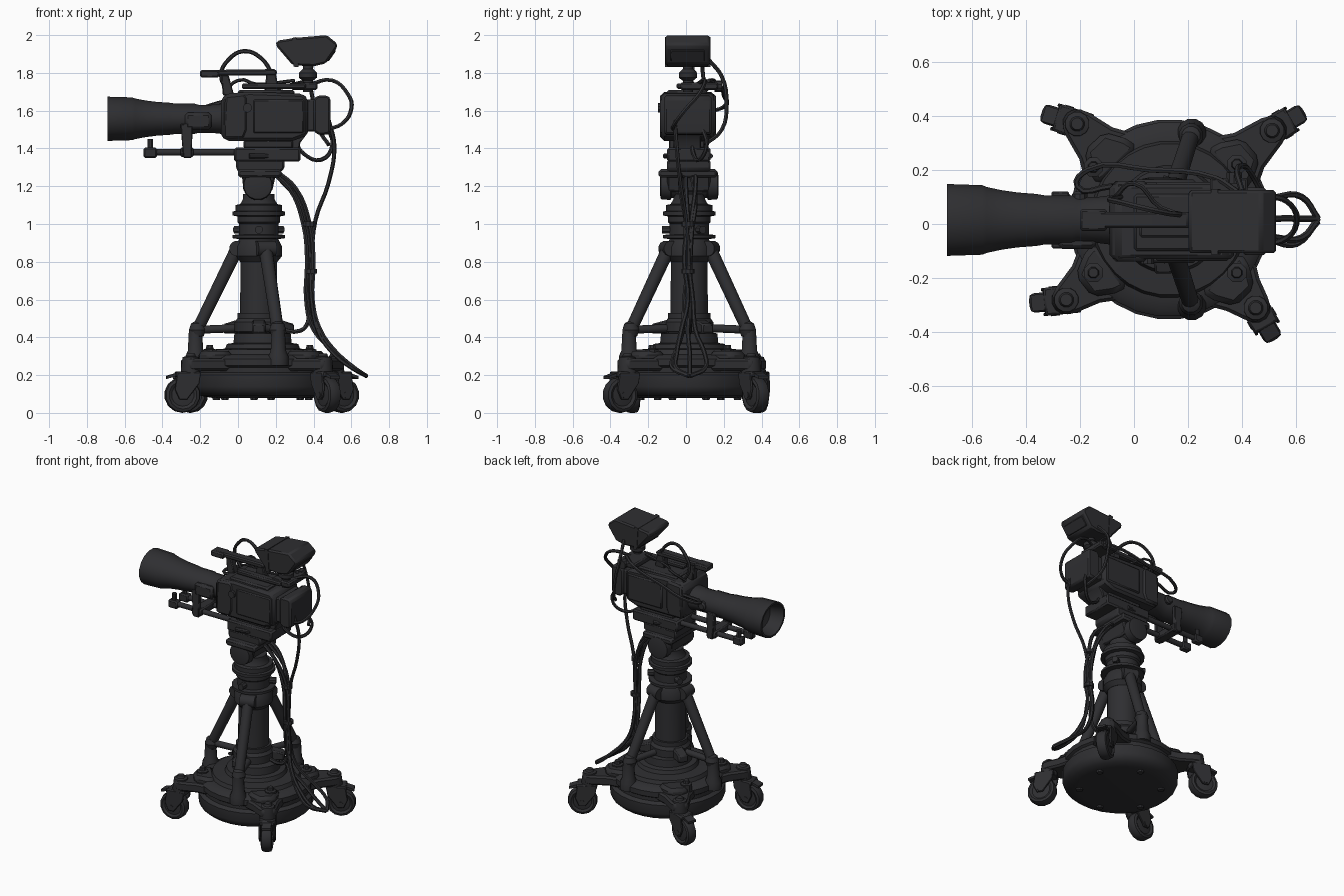
import bpy, bmesh, math
from mathutils import Vector, Matrix

DARK = bpy.data.materials.new("dark_metal")
DARK.diffuse_color = (0.028, 0.028, 0.031, 1)
CX, CY = 0.11, 0.017          # pedestal axis
X, Y, Z = Vector((1, 0, 0)), Vector((0, 1, 0)), Vector((0, 0, 1))


def finish(name, bm, mat, bevel=0):
    bmesh.ops.recalc_face_normals(bm, faces=bm.faces)
    me = bpy.data.meshes.new(name)
    bm.to_mesh(me)
    bm.free()
    ob = bpy.data.objects.new(name, me)
    ob.matrix_world = mat
    me.materials.append(DARK)
    bpy.context.collection.objects.link(ob)
    if bevel:
        m = ob.modifiers.new("bevel", 'BEVEL')
        m.width, m.segments = bevel, 1
    return ob


def lathe(name, prof, loc, axis=Z, seg=20, scale=(1, 1, 1)):
    """Turned solid from (radius, height) points, capped at both ends."""
    bm = bmesh.new()
    rings = [[bm.verts.new((r * math.cos(a), r * math.sin(a), h))
              for a in [2 * math.pi * (i + .5) / seg for i in range(seg)]] for r, h in prof]
    for a, b in zip(rings, rings[1:]):
        for i in range(seg):
            j = (i + 1) % seg
            bm.faces.new((a[i], a[j], b[j], b[i]))
    bm.faces.new(rings[0])
    bm.faces.new(rings[-1])
    rot = Vector(axis).to_track_quat('Z', 'Y').to_matrix().to_4x4()
    mat = Matrix.Translation(loc) @ Matrix.Diagonal((*scale, 1)) @ rot
    return finish(name, bm, mat)


def rod(name, p, q, r, r2=None, seg=12):
    d = Vector(q) - Vector(p)
    return lathe(name, [(r, 0), (r2 or r, d.length)], p, d, seg)


def frame(o, x, y):
    x, y = Vector(x).normalized(), Vector(y).normalized()
    m = Matrix((x, y, x.cross(y))).transposed().to_4x4()
    m.translation = o
    return m


def prism(name, pts, depth, mat, bevel=0):
    """Outline in the local XY plane, thickened evenly along local Z."""
    bm = bmesh.new()
    f = bm.faces.new([bm.verts.new((x, y, -depth / 2)) for x, y in pts])
    new = bmesh.ops.extrude_face_region(bm, geom=[f])["geom"]
    bmesh.ops.translate(bm, vec=(0, 0, depth), verts=[v for v in new if isinstance(v, bmesh.types.BMVert)])
    return finish(name, bm, mat, bevel)


def side(name, pts, y0, y1, bevel=0):
    return prism(name, pts, y1 - y0, frame((0, (y0 + y1) / 2, 0), X, Z), bevel)


def box(name, lo, hi, bevel=0.008):
    (a, b, c), (d, e, f) = lo, hi
    return side(name, [(a, c), (d, c), (d, f), (a, f)], b, e, bevel)


def cable(name, pts, r=0.011):
    cu = bpy.data.curves.new(name, 'CURVE')
    cu.dimensions = '3D'
    cu.bevel_depth, cu.bevel_resolution, cu.resolution_u = r, 1, 4
    cu.use_fill_caps = True
    sp = cu.splines.new('BEZIER')
    sp.bezier_points.add(len(pts) - 1)
    for bp, p in zip(sp.bezier_points, pts):
        bp.co = p
        bp.handle_left_type = bp.handle_right_type = 'AUTO'
    cu.materials.append(DARK)
    ob = bpy.data.objects.new(name, cu)
    bpy.context.collection.objects.link(ob)
    bpy.ops.object.select_all(action='DESELECT')
    ob.select_set(True)
    bpy.context.view_layer.objects.active = ob
    bpy.ops.object.convert(target='MESH')


# round base
lathe("base_disc", [(.27, .08), (.33, .09), (.36, .115), (.37, .14), (.37, .2), (.345, .215), (.345, .24),
                    (.36, .25), (.36, .285), (.335, .305), (.29, .31), (.28, .335), (.2, .34), (.19, .365),
                    (.155, .37), (.15, .42), (.1, .43)], (.13, CY, 0), seg=28)
for i in range(6):
    a = math.radians(60 * i + 20)
    lathe("underside_bolt", [(.02, .068), (.025, .09)], (.13 + .26 * math.cos(a), CY + .26 * math.sin(a), 0), seg=8)
for x, y in [(.38, .22), (.38, -.18), (-.15, -.18), (-.15, .21)]:
    lathe("base_bolt", [(.038, .28), (.038, .335), (.022, .34), (.018, .36)], (x, y, 0), seg=8)

# outrigger arms with swivel casters: pivot and trailing direction
for px, py, tx, ty in [(-.21, .37, -.95, .3), (.51, .345, .85, .5), (-.25, -.28, -1, -.1), (.45, -.31, .5, -.86)]:
    c = Vector((.13, CY, 0))
    d = (Vector((px, py, 0)) - c)
    L = d.length
    d.normalize()
    n = Z.cross(d)
    half = [(.24, .145), (.33, .12), (.39, .085), (L, .06), (L + .04, .04)]
    outline = half + [(u, -v) for u, v in reversed(half)]
    prism("outrigger_arm", outline, .065, frame(c + Z * .255, d, n), .012)
    rib = [(.27, .105), (.33, .09), (.4, .05), (.4, -.05), (.33, -.09), (.27, -.105)]
    prism("arm_rib", rib, .06, frame(c + Z * .297, d, n), .02)
    lathe("caster_pivot", [(.05, .19), (.055, .22), (.045, .295), (.028, .3), (.022, .315)], (px, py, 0), seg=12)
    t = Vector((tx, ty, 0)).normalized()
    s = t.cross(Z)
    w = Vector((px, py, .095)) + t * .045
    lathe("caster_wheel", [(.03, -.03), (.06, -.026), (.075, -.036), (.09, -.03), (.095, -.012), (.095, .012),
                           (.09, .03), (.075, .036), (.06, .026), (.03, .03)], w, s, 14)
    rod("caster_axle", w - s * .055, w + s * .055, .018, seg=8)
    cheek = [(-.095, .12), (-.085, .06), (-.02, -.025), (.02, -.025), (.045, .03), (.03, .12)]
    for k in (-1, 1):
        prism("caster_fork", cheek, .012, frame(w + s * .046 * k, t, Z), .003)
    prism("fork_crown", [(-.095, .095), (.04, .095), (.035, .125), (-.09, .125)], .1, frame(w, t, Z), .006)
    prism("brake_pedal", [(.03, .1), (.085, .085), (.085, .1), (.03, .118)], .06, frame(w, t, Z))

# central column and its collars
lathe("column", [(.1, .36), (.1, .52), (.098, .86), (.1, .95)], (CX, CY, 0))
lathe("lower_collar", [(.11, .42), (.13, .43), (.13, .48), (.115, .5), (.115, .53)], (CX, CY, 0))
lathe("upper_collar", [(.1, .8), (.125, .83), (.125, .88), (.105, .92), (.14, .925), (.14, .942), (.105, .945),
                       (.105, 1.0), (.115, 1.01), (.115, 1.04), (.14, 1.045), (.14, 1.065), (.125, 1.07),
                       (.125, 1.1), (.1, 1.105), (.085, 1.13), (.085, 1.16)], (CX, CY, 0))
for a in (30, 150, 270):
    d = Vector((math.cos(math.radians(a)), math.sin(math.radians(a)), 0))
    o = Vector((CX, CY, .97))
    rod("clamp_knob", o + d * .09, o + d * .145, .022, seg=8)
    prism("column_lug", [(.09, -.03), (.2, -.03), (.2, .02), (.09, .05)], .07,
          frame(Vector((CX, CY, .45)), d, Z), .008)

# tripod struts
for a in (180, 72, -72):
    d = Vector((math.cos(math.radians(a)), math.sin(math.radians(a)), 0))
    o = Vector((CX, CY, 0))
    top, knee = o + d * .115 + Z * .87, o + d * .325 + Z * .44
    rod("strut", top, knee, .036, .032)
    rod("strut_hinge", top - Z.cross(d) * .05, top + Z.cross(d) * .05, .042)
    lathe("strut_knee", [(.015, -.045), (.035, -.033), (.046, 0), (.035, .033), (.015, .045)], knee, seg=12)
    rod("brace", knee, o + d * .08 + Z * .45, .022)
    lathe("strut_foot", [(.055, .25), (.055, .3), (.042, .33), (.036, .44)], o + d * .335, seg=12)

# fluid head
lathe("tilt_drum", [(.05, -.155), (.075, -.15), (.08, -.1), (.07, -.095), (.07, .095), (.08, .1), (.075, .15),
                    (.05, .155)], (.105, CY, 1.205), Y, 16)
side("head_block", [(.03, 1.17), (.18, 1.17), (.2, 1.26), (.245, 1.29), (.245, 1.34), (-.01, 1.34),
                    (-.01, 1.29), (.02, 1.26)], -.1, .13, .01)
box("head_cap", (.0, -.145, 1.245), (.23, .165, 1.29), .012)
box("slide_plate", (-.02, -.1, 1.33), (.33, .13, 1.405), .01)
box("quick_release", (.03, -.07, 1.4), (.29, .1, 1.445))
for y in (-.11, .11):
    rod("plate_lever", (.06, y, 1.36), (.16, y + .02, 1.36), .014, seg=8)

# lens support rods
for y in (-.045, .075):
    rod("support_rod", (-.49, y, 1.38), (0, y, 1.38), .018)
    box("rod_end", (-.5, y - .025, 1.35), (-.43, y + .025, 1.405))
    rod("rod_pin", (-.465, y, 1.38), (-.465, y, 1.45), .016, seg=8)
box("lens_bracket_foot", (-.305, -.085, 1.355), (-.235, .115, 1.405))
for y in (-.075, .105):
    side("lens_bracket", [(-.29, 1.35), (-.245, 1.35), (-.24, 1.53), (-.305, 1.53)], y - .015, y + .015, .005)

# zoom lens with hollow hood, turned along x
lathe("zoom_lens", [(.08, .62), (.084, .6), (.078, .55), (.078, .48), (.084, .46), (.084, .36), (.089, .33),
                    (.094, .26), (.102, .2), (.113, .145), (.119, .13), (.123, .0), (.11, .0), (.09, .09),
                    (.03, .11)], (-.69, .015, 1.557), X, 16, (1, 1.1, .97))
box("zoom_grip", (-.28, -.092, 1.5), (-.14, -.05, 1.59), .015)
lathe("focus_knob", [(.03, 0), (.03, .03), (.02, .04)], (-.2, .08, 1.56), Y, 10)

# camera body
side("camera_body", [(-.09, 1.46), (-.05, 1.44), (.29, 1.44), (.37, 1.47), (.37, 1.665), (.34, 1.69), (.06, 1.7),
                     (-.06, 1.69), (-.09, 1.66)], -.13, .148, .015)
side("front_housing", [(-.08, 1.45), (.03, 1.45), (.05, 1.5), (.05, 1.67), (.03, 1.69), (-.07, 1.68)],
     -.138, .158, .012)
box("side_panel", (.08, -.137, 1.48), (.35, -.12, 1.66))
box("far_panel", (.08, .14, 1.48), (.35, .156, 1.66))
rod("side_knob", (.05, -.148, 1.615), (.05, -.1, 1.615), .025, seg=10)
box("top_panel", (.0, -.1, 1.68), (.3, .11, 1.71), .01)
box("battery_neck", (.36, -.1, 1.49), (.42, .12, 1.66))
side("battery", [(.4, 1.49), (.43, 1.47), (.485, 1.475), (.49, 1.5), (.49, 1.665), (.475, 1.68), (.42, 1.68),
                 (.4, 1.66)], -.115, .135, .012)
side("shoulder_pad", [(.24, 1.45), (.36, 1.47), (.33, 1.43), (.32, 1.36), (.29, 1.36)], -.05, .08, .006)

# carrying handle
side("handle_grip", [(-.2, 1.785), (.19, 1.785), (.21, 1.795), (.2, 1.82), (-.19, 1.815), (-.2, 1.81)],
     -.015, .045, .008)
side("handle_front_post", [(-.08, 1.68), (-.02, 1.68), (-.05, 1.79), (-.09, 1.79)], -.01, .04, .006)
side("handle_rear_post", [(.14, 1.69), (.22, 1.69), (.2, 1.8), (.15, 1.8)], -.01, .04, .006)
box("handle_microphone_mount", (-.2, -.025, 1.775), (-.1, .055, 1.815))
box("accessory_rail", (.02, -.05, 1.715), (.36, .0, 1.745))

# viewfinder on its mount
side("viewfinder", [(.205, 1.97), (.3, 1.985), (.47, 2.0), (.525, 1.955), (.525, 1.935), (.465, 1.85),
                    (.40, 1.835), (.29, 1.84), (.2, 1.945)], -.108, .125, .01)
side("viewfinder_band", [(.285, 1.985), (.31, 1.99), (.32, 1.83), (.295, 1.833)], -.112, .129)
prism("viewfinder_screen", [(-.09, -.035), (.09, -.035), (.09, .035), (-.09, .035)], .016,
      frame((.493, .008, 1.893), Y, (.06, 0, .085)), .004)
rod("viewfinder_stem", (.37, .01, 1.7), (.37, .01, 1.85), .028)
lathe("stem_joint", [(.03, 1.76), (.05, 1.775), (.05, 1.8), (.03, 1.82)], (.37, .01, 0), seg=12)
box("viewfinder_arm", (.28, -.03, 1.71), (.42, .17, 1.75))
rod("arm_knob", (.37, .15, 1.73), (.37, .19, 1.73), .03, seg=10)

# cables
cable("handle_cable", [(-.05, .1, 1.69), (-.09, .09, 1.79), (-.05, .08, 1.87), (.03, .06, 1.915), (.12, .04, 1.88),
                       (.18, .03, 1.79), (.2, .0, 1.72)])
cable("side_cable", [(-.08, .14, 1.62), (-.21, .14, 1.6), (-.17, .2, 1.62), (.06, .2, 1.68), (.3, .17, 1.74),
                     (.38, .12, 1.76)])
cable("top_cable", [(-.07, .1, 1.7), (.0, .15, 1.76), (.1, .06, 1.74), (.3, .02, 1.76)], .009)
cable("viewfinder_cable", [(.4, .12, 1.87), (.38, .19, 1.78), (.4, .215, 1.64), (.43, .19, 1.5), (.48, .1, 1.42)])
cable("rear_loop", [(.38, .06, 1.74), (.5, .1, 1.76), (.58, .07, 1.69), (.6, .0, 1.61), (.55, -.06, 1.53),
                    (.47, -.07, 1.5)])
cable("lower_loop", [(.48, .09, 1.5), (.5, .11, 1.42), (.44, .07, 1.34), (.35, .04, 1.37), (.3, .03, 1.44)])
cable("rear_drop", [(.48, -.06, 1.55), (.51, -.05, 1.42), (.48, -.03, 1.22), (.41, 0, 1.02), (.39, .01, .8),
                    (.39, -.01, .6), (.43, -.02, .42), (.52, -.065, .3), (.6, -.075, .24), (.68, .01, .195)])
for dx, y0, y1 in [(0, .05, .1), (-.02, .0, .02), (.015, -.03, -.05)]:
    cable("trunk_cable", [(.19 + dx, y0, 1.28), (.29 + dx, y0, 1.19), (.365 + dx, .01 + y0 / 3, 1.0),
                          (.385 + dx, y0 / 3, .8), (.38 + dx, .02 + y0 / 3, .6), (.42 + dx, y1 / 2, .44),
                          (.53, y1, .31), (.62, y1, .235), (.68, .02, .195)], .012)
cable("column_cable", [(.2, .03, 1.26), (.32, .05, 1.12), (.375, .03, .95), (.37, .02, .65), (.37, .02, .48),
                       (.33, .02, .435), (.2, .02, .45)], .012)
for z, x in ((1.0, .38), (.75, .385)):
    lathe("cable_tie", [(.034, -.012), (.034, .012)], (x, .01, z), seg=10)

# smooth shading with crisp edges
bpy.ops.object.select_all(action='SELECT')
bpy.context.view_layer.objects.active = bpy.context.selected_objects[0]
bpy.ops.object.shade_smooth_by_angle(angle=math.radians(35))
